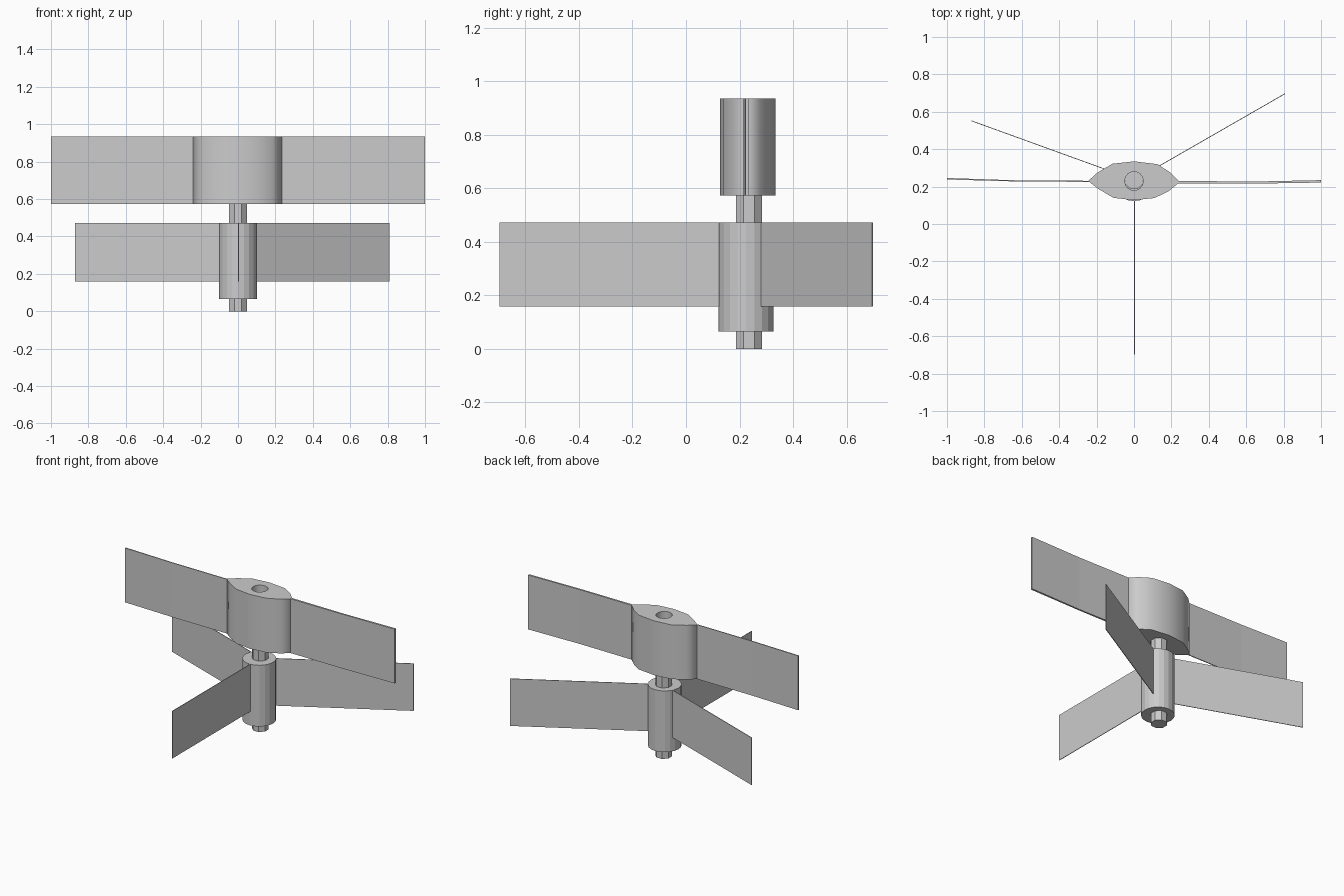
import bpy, bmesh, math

if "Cube" in bpy.data.objects:
    bpy.data.objects.remove(bpy.data.objects["Cube"])

CY = 0.23  # y of the shared rotor axis


def prism(name, outline, z0, z1):
    """Closed upright solid from a plan outline."""
    bm = bmesh.new()
    face = bm.faces.new([bm.verts.new((x, y, z0)) for x, y in outline])
    ext = bmesh.ops.extrude_face_region(bm, geom=[face], use_keep_orig=True)
    for v in ext["geom"]:
        if isinstance(v, bmesh.types.BMVert):
            v.co.z = z1
    bmesh.ops.recalc_face_normals(bm, faces=bm.faces)
    me = bpy.data.meshes.new(name)
    bm.to_mesh(me)
    bm.free()
    ob = bpy.data.objects.new(name, me)
    bpy.context.collection.objects.link(ob)
    return ob


def circle(cx, cy, r, n, phase=0.0):
    return [(cx + r * math.cos(phase + 2 * math.pi * i / n),
             cy + r * math.sin(phase + 2 * math.pi * i / n)) for i in range(n)]


def strip(path, widths):
    """Plan outline of a thin blade along a path, thickened in y or across."""
    (xa, ya), (xb, yb) = path[0], path[-1]
    d = math.hypot(xb - xa, yb - ya)
    nx, ny = -(yb - ya) / d, (xb - xa) / d
    left = [(x + nx * w / 2, y + ny * w / 2) for (x, y), w in zip(path, widths)]
    right = [(x - nx * w / 2, y - ny * w / 2) for (x, y), w in zip(path, widths)]
    return left + right[::-1]


# central shaft and lower drum
prism("shaft", circle(0.0, 0.235, 0.052, 8, math.pi / 8), 0.0, 0.80)
drum = prism("lower_drum", circle(0.0, 0.224, 0.102, 20), 0.065, 0.473)

# three lower blades
for i, (root, tip) in enumerate([((0.003, 0.14), (0.003, -0.697)),
                                 ((0.07, 0.273), (0.808, 0.697)),
                                 ((-0.08, 0.266), (-0.87, 0.552))]):
    prism(f"lower_blade_{i + 1}", strip([root, tip], [0.004, 0.004]), 0.158, 0.473)

# upper hub: lens plan with a round bore
lens = [(-0.245, 0.23), (-0.19, 0.187), (-0.11, 0.14), (0.0, 0.127),
        (0.11, 0.139), (0.185, 0.175), (0.245, 0.225), (0.19, 0.278),
        (0.125, 0.32), (0.0, 0.335), (-0.115, 0.322), (-0.195, 0.275)]
cu = bpy.data.curves.new("upper_hub", "CURVE")
cu.dimensions, cu.fill_mode, cu.extrude = "2D", "BOTH", 0.181
for pts in (lens, circle(0.0, CY, 0.05, 14)):
    sp = cu.splines.new("POLY")
    sp.points.add(len(pts) - 1)
    for p, (x, y) in zip(sp.points, pts):
        p.co = (x, y, 0, 1)
    sp.use_cyclic_u = True
hub = bpy.data.objects.new("upper_hub", cu)
hub.location.z = 0.754
bpy.context.collection.objects.link(hub)
bpy.context.view_layer.objects.active = hub
hub.select_set(True)
bpy.ops.object.convert(target="MESH")

# two upper blades
prism("upper_blade_left", strip([(-0.24, 0.228), (-0.65, 0.231), (-1.0, 0.242)],
                                [0.006, 0.006, 0.008]), 0.573, 0.935)
prism("upper_blade_right", strip([(0.235, 0.224), (0.62, 0.221), (1.0, 0.228)],
                                 [0.014, 0.011, 0.013]), 0.573, 0.935)
